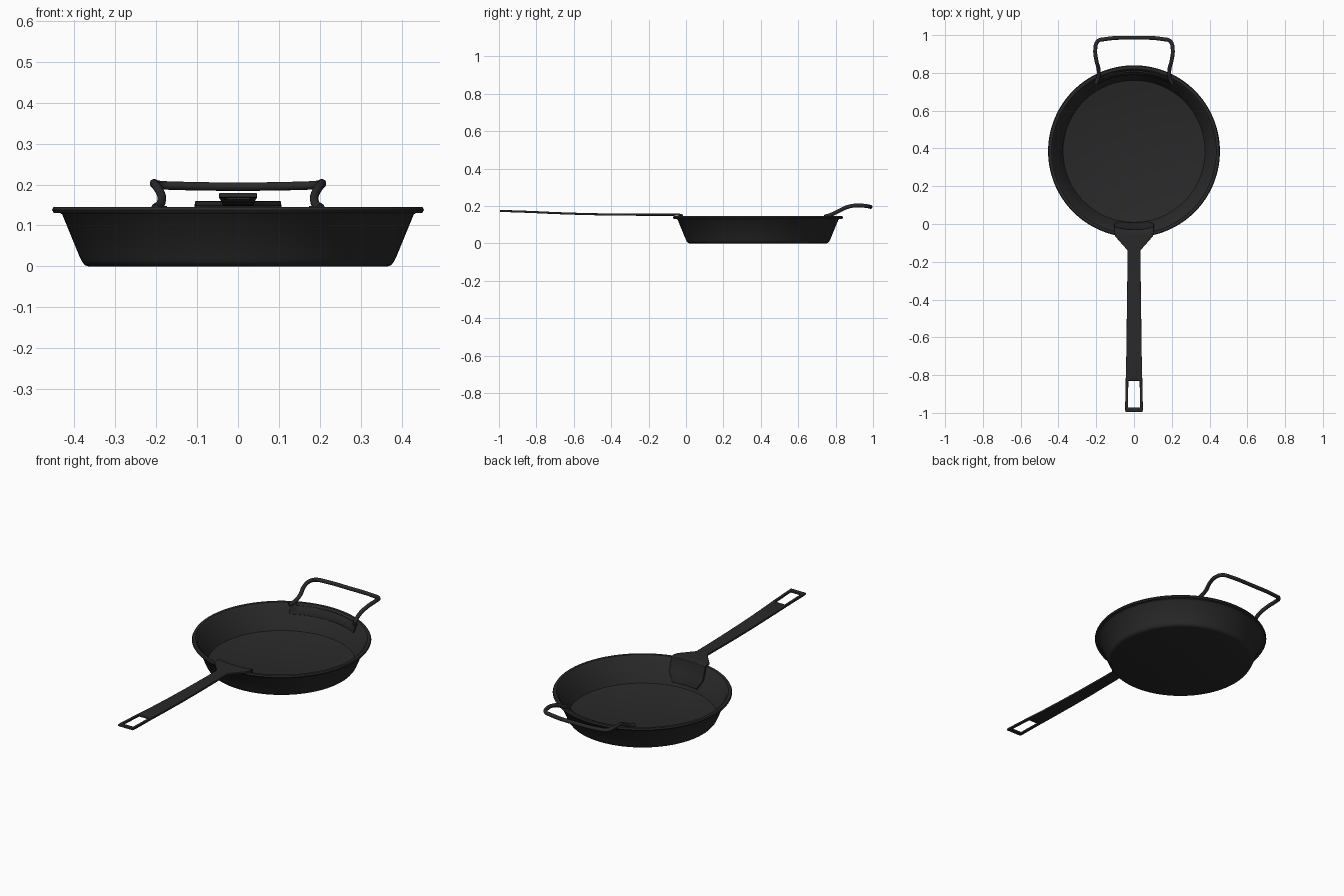
import bpy, bmesh, math

if "Cube" in bpy.data.objects:
    bpy.data.objects.remove(bpy.data.objects["Cube"])

CY = 0.385                                   # pan centre along y
iron = bpy.data.materials.new("dark_iron")
iron.diffuse_color = (0.022, 0.022, 0.022, 1)
iron.use_nodes = True
iron.node_tree.nodes["Principled BSDF"].inputs["Base Color"].default_value = iron.diffuse_color


def wall_r(z):
    """Radius of the inner wall at height z."""
    return 0.378 + (z - 0.015) * 0.4


def finish(name, bm, thickness=0, bevel=0, angle=35):
    bmesh.ops.recalc_face_normals(bm, faces=bm.faces)
    me = bpy.data.meshes.new(name)
    bm.to_mesh(me)
    bm.free()
    ob = bpy.data.objects.new(name, me)
    bpy.context.collection.objects.link(ob)
    me.materials.append(iron)
    if thickness:
        mod = ob.modifiers.new("thickness", 'SOLIDIFY')
        mod.thickness, mod.offset = thickness, 0
    if bevel:
        mod = ob.modifiers.new("soft_edges", 'BEVEL')
        mod.width, mod.segments = bevel, 2
    bpy.ops.object.select_all(action='DESELECT')
    ob.select_set(True)
    bpy.context.view_layer.objects.active = ob
    bpy.ops.object.shade_smooth_by_angle(angle=math.radians(angle))
    return ob


def sheet(bm, rows, skip=lambda i, j: False):
    """Bridge rows of points into a grid of quads."""
    vs = [[bm.verts.new(p) for p in row] for row in rows]
    for i in range(len(vs) - 1):
        for j in range(len(vs[0]) - 1):
            if not skip(i, j):
                bm.faces.new((vs[i][j], vs[i][j + 1], vs[i + 1][j + 1], vs[i + 1][j]))
    bmesh.ops.delete(bm, geom=[v for v in bm.verts if not v.link_faces], context='VERTS')


# Pan body: one lathed profile, outside then inside
profile = [(0, 0), (0.366, 0), (0.375, 0.003), (0.382, 0.012), (0.386, 0.02),
           (0.430, 0.127), (0.436, 0.131), (0.451, 0.131), (0.455, 0.138),
           (0.451, 0.145), (0.436, 0.145), (0.428, 0.139),
           (0.380, 0.020), (0.376, 0.013), (0.368, 0.010), (0, 0.010)]
bm = bmesh.new()
pts = [bm.verts.new((r, CY, z)) for r, z in profile]
edges = [bm.edges.new(p) for p in zip(pts, pts[1:])]
bmesh.ops.spin(bm, geom=pts + edges, cent=(0, CY, 0), axis=(0, 0, 1),
               angle=math.tau, steps=128, use_duplicate=False)
bmesh.ops.remove_doubles(bm, verts=bm.verts, dist=1e-5)
finish("pan_body", bm)

# Long handle: (y, half width, z) along the bar
bar = [(-0.995, 0.046, 0.174), (-0.972, 0.047, 0.173), (-0.83, 0.044, 0.168),
       (-0.7, 0.041, 0.162), (-0.55, 0.039, 0.157), (-0.4, 0.037, 0.154),
       (-0.25, 0.035, 0.153), (-0.14, 0.034, 0.153), (-0.065, 0.100, 0.153)]
cols = [-1, -0.68, -0.34, 0, 0.34, 0.68, 1]
rows = [[(w * c, y, z) for c in cols] for y, w, z in bar]
# Mounting plate following the inner wall: (radius, half width, z)
plate = [(0.435, 0.105, 0.154), (0.419, 0.106, 0.151), (wall_r(0.13) - 0.005, 0.106, 0.135),
         (wall_r(0.08) - 0.003, 0.105, 0.08), (wall_r(0.03) - 0.003, 0.075, 0.03)]
for r, w, z in plate:
    rows.append([(w * c, CY - math.sqrt(r * r - (w * c) ** 2), z) for c in cols])
bm = bmesh.new()
sheet(bm, rows, skip=lambda i, j: i == 1 and 0 < j < 5)
finish("long_handle", bm, 0.011, 0.002)

# Strap on the far inner wall carrying the loop handle
rows = []
for z, dr in ((0.092, 0.002), (0.137, 0.004), (0.148, 0.004)):
    r = wall_r(min(z, 0.137)) - dr
    angs = [0.51 * (k / 12 - 1) for k in range(25)]
    rows.append([(r * math.sin(a), CY + r * math.cos(a), z) for a in angs])
bm = bmesh.new()
# the top lip exists only at the two ends and in the middle
sheet(bm, rows, skip=lambda i, j: i == 1 and 2 <= j <= 21)
finish("loop_handle_strap", bm, 0.008, 0.0015)

# Loop handle: mirrored wire path
half = [(0.202, 0.742, 0.143), (0.190, 0.772, 0.152), (0.187, 0.815, 0.172),
        (0.199, 0.865, 0.195), (0.205, 0.925, 0.203), (0.192, 0.967, 0.199),
        (0.15, 0.979, 0.197)]
path = half + [(0, 0.986, 0.195)] + [(-x, y, z) for x, y, z in reversed(half)]
cu = bpy.data.curves.new("loop_handle", 'CURVE')
cu.dimensions = '3D'
cu.bevel_depth, cu.bevel_resolution, cu.resolution_u = 0.0105, 4, 8
cu.use_fill_caps = True
sp = cu.splines.new('BEZIER')
sp.bezier_points.add(len(path) - 1)
for bp, p in zip(sp.bezier_points, path):
    bp.co = p
    bp.handle_left_type = bp.handle_right_type = 'AUTO'
cu.materials.append(iron)
loop = bpy.data.objects.new("loop_handle", cu)
bpy.context.collection.objects.link(loop)
bpy.ops.object.select_all(action='DESELECT')
loop.select_set(True)
bpy.context.view_layer.objects.active = loop
bpy.ops.object.convert(target='MESH')
bpy.ops.object.shade_smooth_by_angle(angle=math.radians(40))
